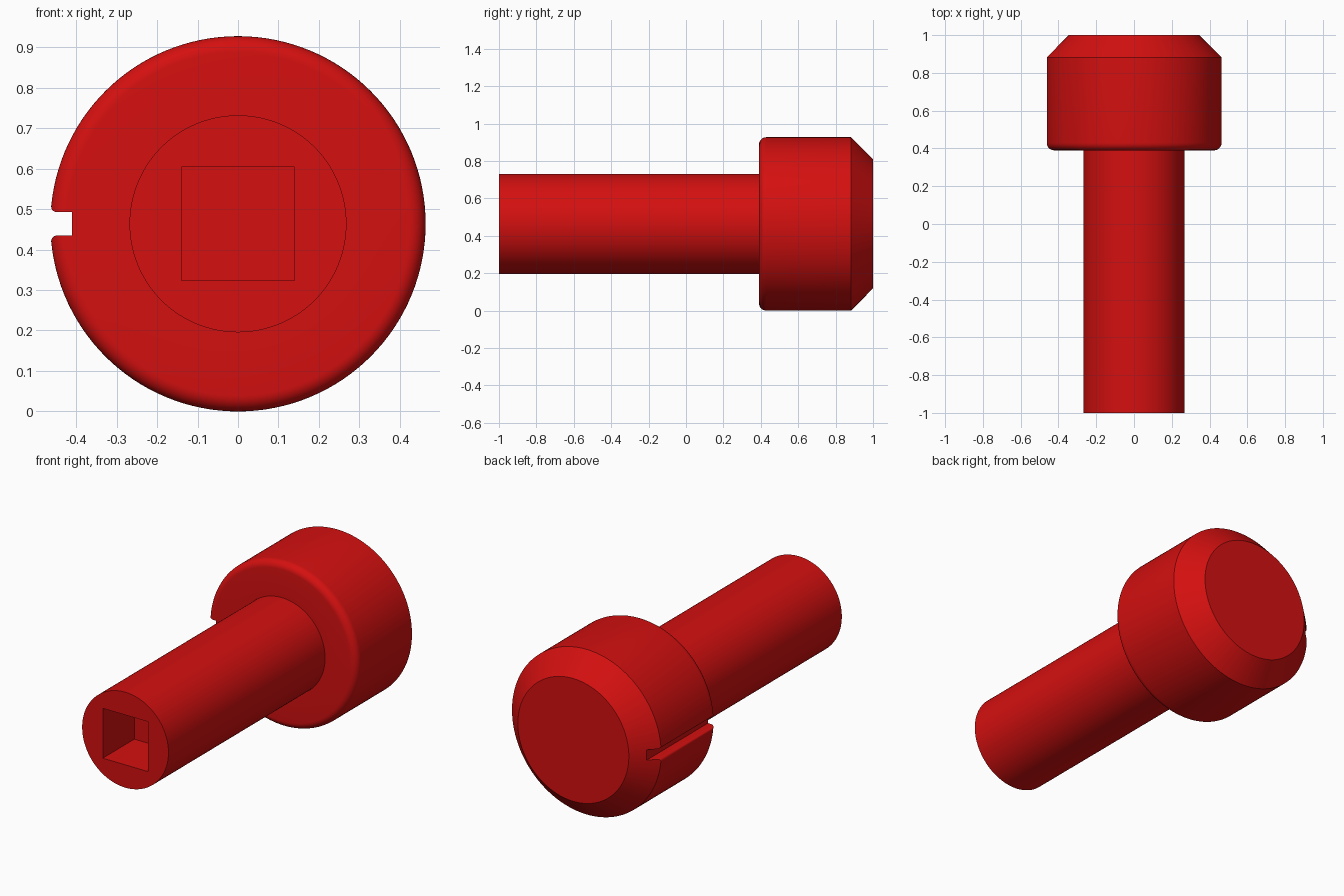
import bpy, bmesh, math
from mathutils import Matrix, Vector

if "Cube" in bpy.data.objects:
    bpy.data.objects.remove(bpy.data.objects["Cube"])

CZ = 0.4635     # height of the long axis
R = 0.4635      # head radius
SEGS = 128

red = bpy.data.materials.new("red")
red.diffuse_color = (0.66, 0.005, 0.005, 1)
red.use_nodes = True
red.node_tree.nodes["Principled BSDF"].inputs["Base Color"].default_value = red.diffuse_color


def make_object(name, bm):
    bmesh.ops.recalc_face_normals(bm, faces=bm.faces)
    mesh = bpy.data.meshes.new(name)
    bm.to_mesh(mesh)
    bm.free()
    mesh.materials.append(red)
    ob = bpy.data.objects.new(name, mesh)
    bpy.context.collection.objects.link(ob)
    return ob


def lathe(name, profile):
    """Revolve (radius, y) points about the long axis."""
    bm = bmesh.new()
    vs = [bm.verts.new((r, y, CZ)) for r, y in profile]
    es = [bm.edges.new(p) for p in zip(vs, vs[1:])]
    bmesh.ops.spin(bm, geom=vs + es, cent=(0, 0, CZ), axis=(0, 1, 0),
                   angle=2 * math.pi, steps=SEGS, use_merge=True)
    bmesh.ops.remove_doubles(bm, verts=bm.verts, dist=1e-5)
    return make_object(name, bm)


def prism(name, outline, y0, y1):
    """Extrude an (x, z) outline along y."""
    bm = bmesh.new()
    face = bm.faces.new([bm.verts.new((x, y0, CZ + z)) for x, z in outline])
    out = bmesh.ops.extrude_face_region(bm, geom=[face])
    moved = [g for g in out["geom"] if isinstance(g, bmesh.types.BMVert)]
    bmesh.ops.translate(bm, verts=moved, vec=(0, y1 - y0, 0))
    return make_object(name, bm)


# Bolt body: shaft, rounded front shoulder, head and chamfered back
f = 0.04
fillet = [(R - f + f * math.sin(a), 0.39 + f - f * math.cos(a))
          for a in (math.pi / 2 * i / 8 for i in range(9))]
body = lathe("bolt_body", [(0, -1), (0.268, -1), (0.268, 0.39)] + fillet +
             [(R, 0.882), (0.345, 1), (0, 1)])

# Square socket in the shaft end
s = 0.14
socket = prism("socket_cutter", [(-s, -s), (s, -s), (s, s), (-s, s)], -1.1, -0.72)

# Side groove along the head, with rounded lips
w, lip = 0.029, 0.014
upper = [(-0.41, w)]
for i in range(6):
    a = math.pi / 2 * i / 5
    upper.append((-0.4476 - lip * math.sin(a), w + lip - lip * math.cos(a)))
upper.append((-0.52, w + lip))
groove = prism("groove_cutter", upper + [(x, -z) for x, z in reversed(upper)], 0.3, 1.1)

# Cut both recesses, then drop the cutters
bpy.context.view_layer.objects.active = body
for cutter in (socket, groove):
    mod = body.modifiers.new("cut", 'BOOLEAN')
    mod.operation = 'DIFFERENCE'
    mod.solver = 'EXACT'
    mod.object = cutter
    bpy.ops.object.modifier_apply(modifier=mod.name)
    bpy.data.objects.remove(cutter)

body.select_set(True)
bpy.ops.object.shade_smooth_by_angle(angle=math.radians(25))
